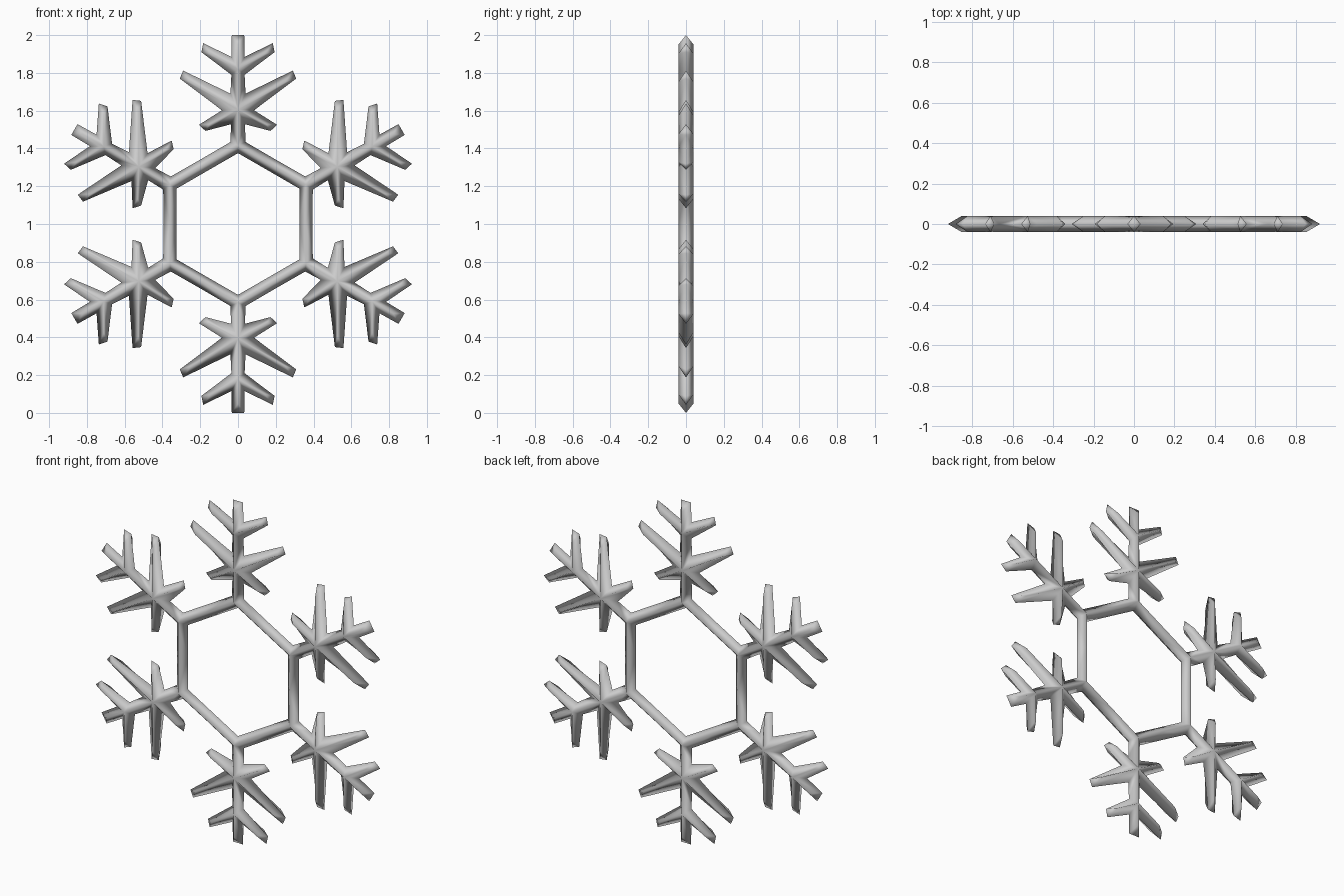
import bpy, bmesh, math
from mathutils import Matrix, Vector

if "Cube" in bpy.data.objects:
    bpy.data.objects.remove(bpy.data.objects["Cube"])

H = 0.04   # half thickness at the ridge

# Ridge points (raised) of half of the top arm: (x, distance from centre)
ridge = {
    "Rm": (0.18, 0.312), "Rc": (0, 0.416), "R1": (0, 0.606),
    "R2": (0, 0.82), "R3": (0, 0.95),
    "T1": (0.15, 0.528), "T2": (0.25, 0.752), "T3": (0.142, 0.902),
}
# Rim points (in the middle plane)
rim = {
    "Im": (0.1625, 0.2815), "Ic": (0, 0.375),
    "Om": (0.1975, 0.342), "Oc": (0.04, 0.434),
    "P1": (0.037, 0.528), "a1": (0.172, 0.493), "b1": (0.207, 0.525),
    "P2": (0.085, 0.602), "a2": (0.308, 0.77), "b2": (0.29, 0.812),
    "P3": (0.04, 0.69), "P4": (0.035, 0.79),
    "a3": (0.194, 0.91), "b3": (0.184, 0.957),
    "P5": (0.035, 0.885), "E": (0.033, 1.0), "E0": (0, 1.0),
}
faces = [
    "Im Ic Rc Rm", "Rm Rc Oc Om",                 # ring
    "Rc R1 P1 Oc", "R1 R2 P4 P3",                 # stem
    "R2 R3 E P5", "R3 E0 E",                      # stem end
]
for root, low, i, up in (("R1", "P1", 1, "P2"), ("R1", "P2", 2, "P3"), ("R2", "P4", 3, "P5")):
    faces += [f"{root} T{i} a{i} {low}", f"T{i} b{i} a{i}", f"{root} {up} b{i} T{i}"]

# Half arm, mirrored left/right and front/back, repeated six times
bm = bmesh.new()
for k in range(6):
    rot = Matrix.Rotation(k * math.pi / 3, 3, 'Y')
    for sx in (1, -1):
        for sy in (1, -1):
            vs = {}
            for group, y in ((ridge, H), (rim, 0)):
                for n, (u, r) in group.items():
                    vs[n] = bm.verts.new(rot @ Vector((sx * u, sy * y, r)) + Vector((0, 0, 1)))
            for f in faces:
                bm.faces.new([vs[n] for n in f.split()])
bmesh.ops.remove_doubles(bm, verts=bm.verts, dist=0.002)
bmesh.ops.recalc_face_normals(bm, faces=bm.faces)
for f in bm.faces:
    f.smooth = True

mesh = bpy.data.meshes.new("snowflake")
bm.to_mesh(mesh)
bm.free()
obj = bpy.data.objects.new("snowflake", mesh)
bpy.context.collection.objects.link(obj)
